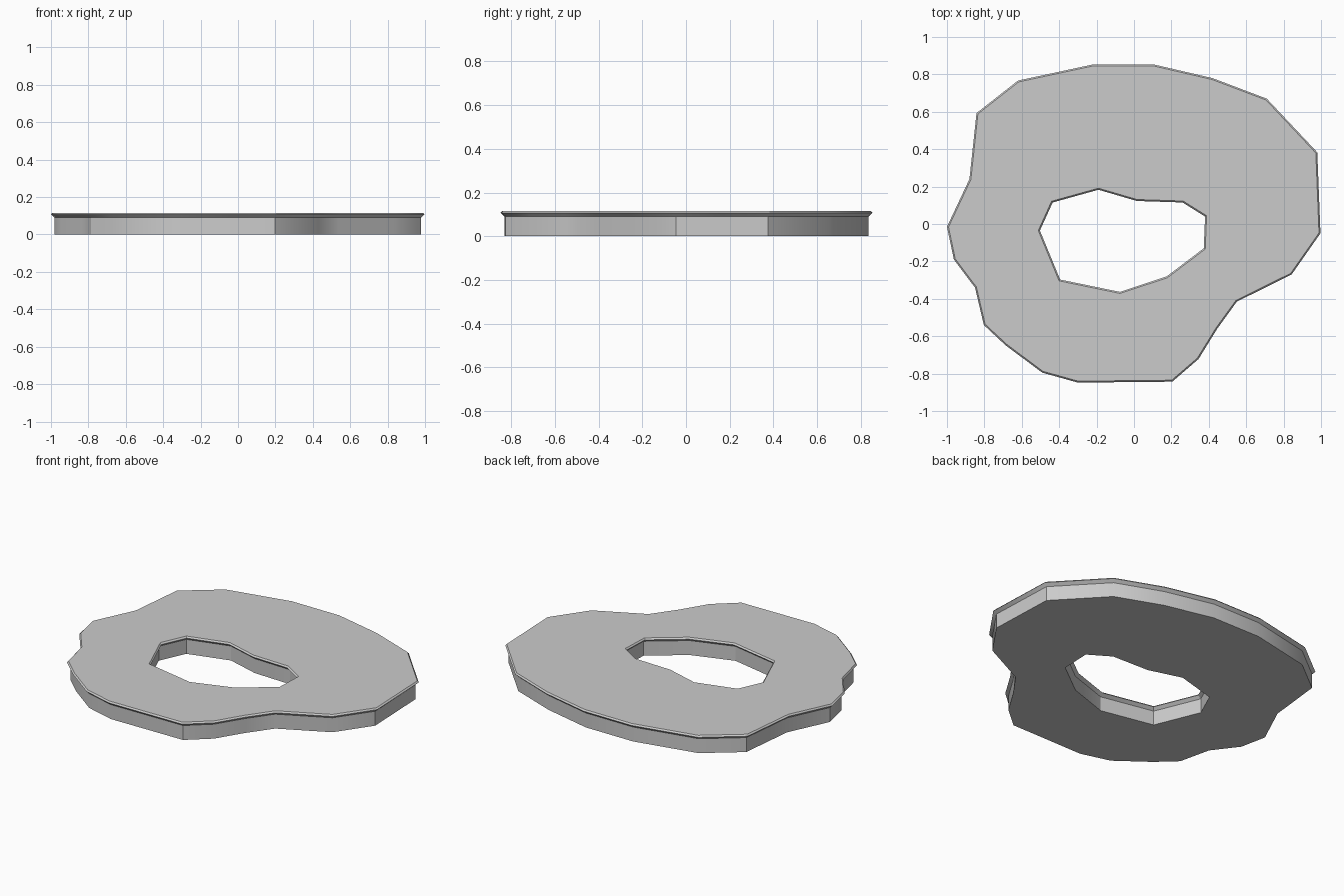
import bpy, bmesh
from mathutils import Vector

if "Cube" in bpy.data.objects:
    bpy.data.objects.remove(bpy.data.objects["Cube"])

# Plan outlines at the widest point of the lip, both clockwise
OUTER = [(-.22, .853), (.11, .852), (.42, .78), (.71, .67), (.98, .383), (.997, -.05),
         (.843, -.27), (.55, -.415), (.445, -.56), (.345, -.722), (.205, -.843),
         (-.30, -.848), (-.49, -.795), (-.685, -.65), (-.803, -.54), (-.85, -.34),
         (-.963, -.19), (-1, -.015), (-.88, .24), (-.842, .593), (-.62, .767)]
HOLE = [(-.19, .183), (.015, .123), (.26, .115), (.38, .04), (.373, -.13),
        (.175, -.28), (-.075, -.363), (-.395, -.297), (-.503, -.035), (-.435, .115)]

# Edge section: (distance into the material, height), bottom to top
SECTION = [(.018, 0), (.018, .09), (0, .107), (.008, .116)]


def inset(points, d):
    """Mitred offset to the right of the travel direction."""
    pts = [Vector(p) for p in points]
    result = []
    for i, p in enumerate(pts):
        a = (p - pts[i - 1]).normalized()
        b = (pts[(i + 1) % len(pts)] - p).normalized()
        na, nb = Vector((a.y, -a.x)), Vector((b.y, -b.x))
        result.append(p + (na + nb) * d / (1 + na.dot(nb)))
    return result


bm = bmesh.new()
bottom_edges, top_edges = [], []

# Side walls with flared lip, around the rim and the hole
for outline, side in ((OUTER, 1), (HOLE, -1)):
    rings = [[bm.verts.new((p.x, p.y, z)) for p in inset(outline, d * side)]
             for d, z in SECTION]
    n = len(outline)
    for lo, hi in zip(rings, rings[1:]):
        for i in range(n):
            j = (i + 1) % n
            bm.faces.new((lo[i], lo[j], hi[j], hi[i]))
    for ring, store in ((rings[0], bottom_edges), (rings[-1], top_edges)):
        store += [bm.edges.get((ring[i], ring[(i + 1) % n])) for i in range(n)]

# Flat top and underside
for edges in (bottom_edges, top_edges):
    bmesh.ops.triangle_fill(bm, use_beauty=True, use_dissolve=False, edges=edges)
bmesh.ops.recalc_face_normals(bm, faces=bm.faces[:])

mesh = bpy.data.meshes.new("ring_slab")
bm.to_mesh(mesh)
bm.free()
slab = bpy.data.objects.new("ring_slab", mesh)
bpy.context.collection.objects.link(slab)
bpy.context.view_layer.objects.active = slab
slab.select_set(True)
bpy.ops.object.shade_smooth_by_angle(angle=0.52)
